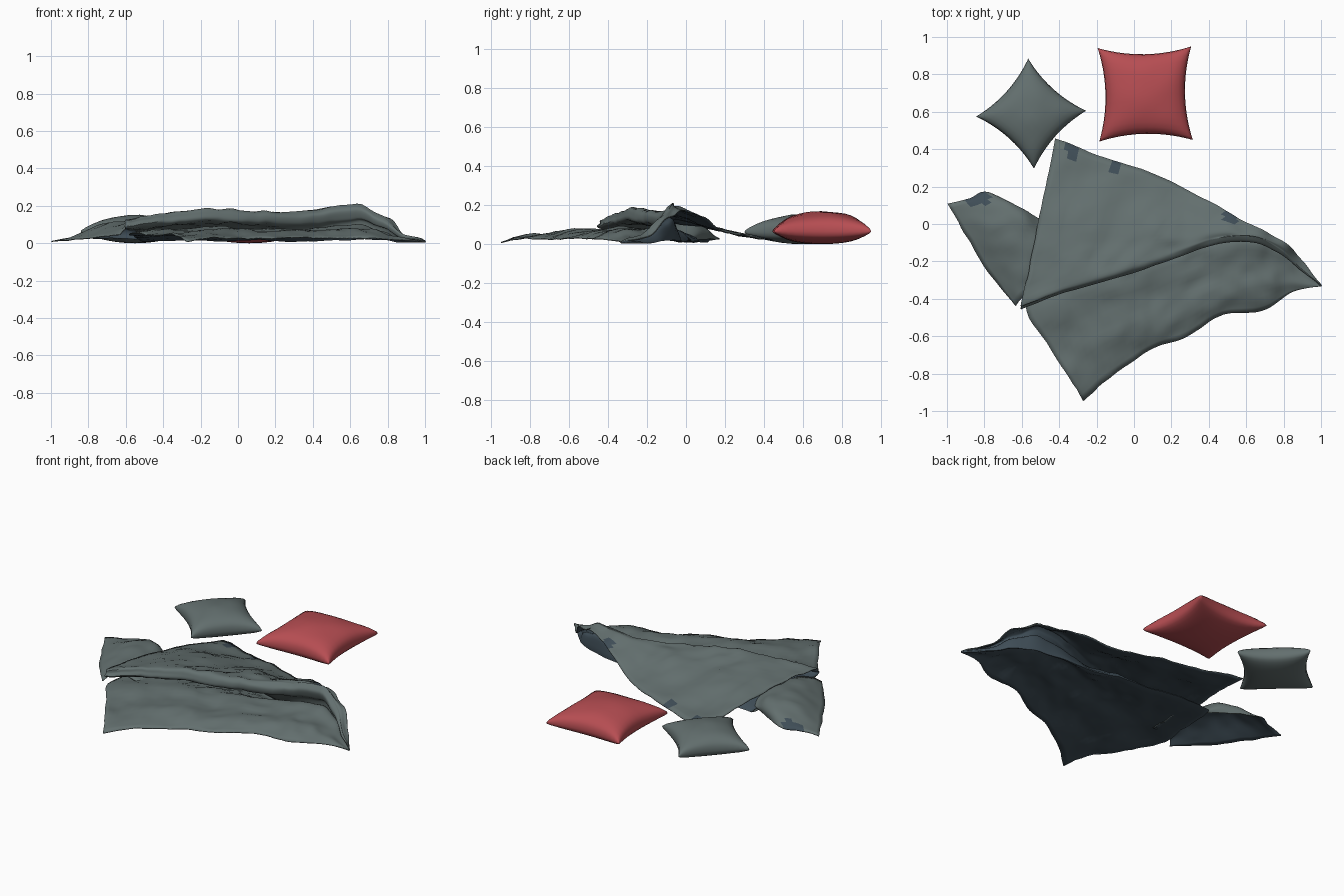
import bpy, bmesh, math
from mathutils import Vector, Matrix, noise

cube = bpy.data.objects.get("Cube")
if cube:
    bpy.data.objects.remove(cube, do_unlink=True)


def material(name, colour):
    mat = bpy.data.materials.new(name)
    mat.use_nodes = True
    mat.diffuse_color = (*colour, 1)
    mat.node_tree.nodes["Principled BSDF"].inputs["Base Color"].default_value = (*colour, 1)
    return mat


grey = material("grey cloth", (.125, .16, .158))
slate = material("slate underside", (.05, .075, .095))
red = material("red cloth", (.47, .075, .085))


def finish(name, bm, materials, angle):
    mesh = bpy.data.meshes.new(name)
    bm.to_mesh(mesh)
    bm.free()
    for mat in materials:
        mesh.materials.append(mat)
    obj = bpy.data.objects.new(name, mesh)
    bpy.context.collection.objects.link(obj)
    bpy.ops.object.select_all(action='DESELECT')
    obj.select_set(True)
    bpy.context.view_layer.objects.active = obj
    bpy.ops.object.shade_smooth_by_angle(angle=math.radians(angle))
    return obj


def along(points, t):
    """Point on a smooth curve through the given points, t from 0 to 1."""
    last = len(points) - 1
    i = min(int(t * last), last - 1)
    f = t * last - i
    b, c = points[i], points[i + 1]
    a = points[i - 1] if i else b * 2 - c
    d = points[i + 2] if i + 2 <= last else c * 2 - b
    return b + (c - a) * (f / 2) + (a * 2 - b * 5 + c * 4 - d) * (f * f / 2) \
        + (b * 3 - a - c * 3 + d) * (f ** 3 / 2)


def rumple(p):
    """Small creases, the same for stacked layers so that they do not cross."""
    big = noise.noise(Vector((p.x * 5, p.y * 5, 0)))
    small = noise.noise(Vector((p.x * 13, p.y * 13, 4)))
    fade = min(1, p.z / .05)
    lift = (big * .018 + small * .012) * fade
    return Vector((p.x + small * .008, p.y + big * .008, max(.008, p.z + lift)))


def cloth(name, rows, n_along, n_across, spots):
    """Loft a thin sheet through rows of points; turned-over spots show the underside."""
    bm = bmesh.new()
    grid = []
    for j in range(n_across + 1):
        line = []
        for i in range(n_along + 1):
            column = [along(row, i / n_along) for row in rows]
            line.append(bm.verts.new(rumple(along(column, j / n_across))))
        grid.append(line)
    for j in range(n_across):
        for i in range(n_along):
            face = bm.faces.new((grid[j][i], grid[j][i + 1], grid[j + 1][i + 1], grid[j + 1][i]))
            c = face.calc_center_median()
            if any(math.hypot(c.x - x, c.y - y) < .04 for x, y in spots):
                face.material_index = 1
    obj = finish(name, bm, (grey, slate), 38)
    shell = obj.modifiers.new("thickness", 'SOLIDIFY')
    shell.thickness = .005
    shell.offset = -1
    shell.material_offset = 1


def path(*points):
    return [Vector(p) for p in points]


# Blanket: front hem, fold crest and lifted back hem, listed left to right
hem = path((-.27, -.95, .01), (-.13, -.81, .03), (.08, -.69, .03), (.28, -.59, .03),
           (.48, -.5, .03), (.68, -.45, .03), (.85, -.38, .02), (1, -.33, .01))
crest = path((-.6, -.42, .13), (-.38, -.33, .17), (-.1, -.26, .18), (.15, -.18, .17),
             (.4, -.09, .175), (.63, -.07, .2), (.82, -.17, .1), (1, -.33, .015))
back = path((-.42, .46, .02), (-.2, .37, .03), (.17, .24, .05), (.42, .11, .12),
            (.6, .01, .17), (.8, -.1, .12), (.9, -.19, .05), (1, -.33, .012))


def between(first, second, t, height, push=0):
    """Row between two others in plan, its height a share of the crest's."""
    row = []
    for a, b, c in zip(first, second, crest):
        p = a.lerp(b, t)
        row.append(Vector((p.x, p.y - push * c.z, c.z * height)))
    return row


def slope(t, bulge):
    row = []
    for i, (a, b) in enumerate(zip(crest, back)):
        p = a.lerp(b, t)
        p.z = b.z + (a.z - b.z) * (1 - t) ** 1.2 + bulge * (1 - i / 7)
        row.append(p)
    return row


ragged_hem = [p + Vector((0, .015 * (-1) ** i if 0 < i < 7 else 0, 0)) for i, p in enumerate(hem)]
blanket_rows = [
    ragged_hem,
    between(hem, crest, .3, .4),
    between(hem, crest, .6, .37),
    between(hem, crest, .92, .45),
    between(crest, back, .25, .3),
    between(crest, back, .55, .1),
    between(crest, back, .3, .5),
    between(crest, back, 0, .62, .1),
    between(crest, back, 0, .85, .16),
    crest,
    slope(.2, .02), slope(.45, .04), slope(.75, .02), back,
]
cloth("blanket", blanket_rows, 56, 65, [(-.33, .39), (-.09, .31), (.52, .04)])

# Corner of the blanket spread out beneath the left end of the fold
outer = path((-1, .11, .012), (-.9, -.06, .02), (-.78, -.26, .03), (-.63, -.44, .05))
middle = path((-.88, .14, .03), (-.76, .02, .09), (-.68, -.15, .1), (-.6, -.4, .08))
inner = path((-.77, .17, .03), (-.62, .07, .09), (-.54, -.1, .11), (-.53, -.36, .09))
tucked = path((-.52, .03, .02), (-.46, 0, .03), (-.42, -.12, .04), (-.42, -.33, .05))
cloth("blanket_corner", [outer, middle, inner, tucked], 20, 20, [(-.86, .13), (-.81, .14)])


def pillow(name, mat, centre, half, turn, top, bottom):
    """Two bulging square panels joined at a seam, with pinched sides."""
    bm = bmesh.new()
    for height in (top, -bottom):
        made = bmesh.ops.create_grid(bm, x_segments=16, y_segments=16, size=1)["verts"]
        for v in made:
            x, y = (math.sin(c * math.pi / 2) for c in v.co.xy)
            fx, fy = max(0, 1 - x * x), max(0, 1 - y * y)
            puff = (fx * fy) ** .36
            wave = 1 + .06 * noise.noise(Vector((x * 2, y * 2, half * 9)))
            v.co = (x * half * (1 - .15 * fy), y * half * (1 - .15 * fx),
                    bottom + height * puff * (wave if height > 0 else 1))
    bmesh.ops.remove_doubles(bm, verts=bm.verts, dist=.0005)
    bmesh.ops.recalc_face_normals(bm, faces=bm.faces)
    place = Matrix.Translation((*centre, 0)) @ Matrix.Rotation(math.radians(turn), 4, 'Z')
    bmesh.ops.transform(bm, matrix=place, verts=bm.verts)
    finish(name, bm, (mat,), 60)


# Pillows behind the blanket
pillow("red_pillow", red, (.06, .695), .25, 1, .102, .065)
pillow("grey_pillow", grey, (-.55, .59), .208, 48, .09, .062)
